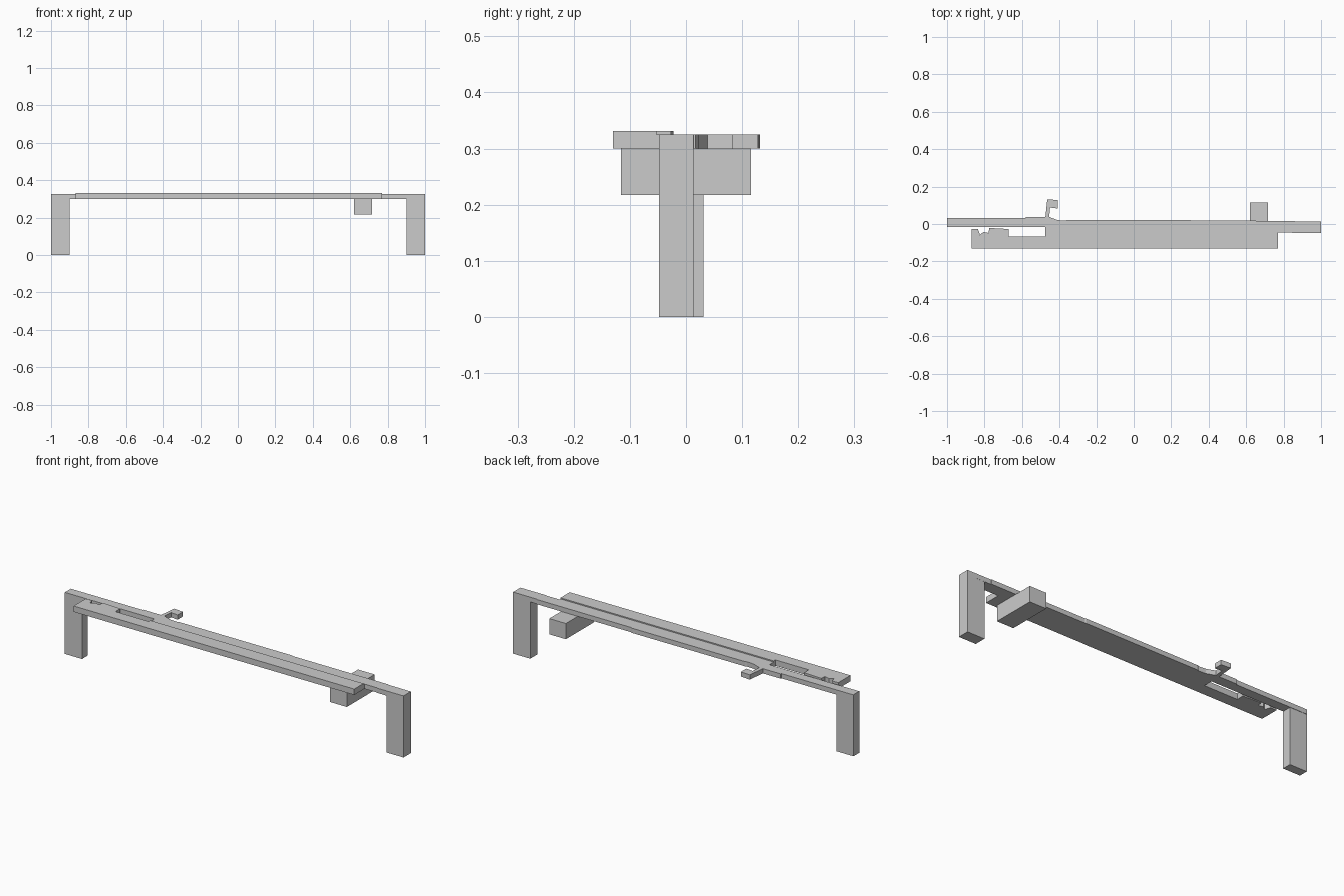
import bpy, bmesh


def prism(name, outline, z0, z1):
    """Extrude a flat top-view outline between two heights."""
    bm = bmesh.new()
    face = bm.faces.new([bm.verts.new((x, y, z0)) for x, y in outline])
    ext = bmesh.ops.extrude_face_region(bm, geom=[face])
    verts = [g for g in ext["geom"] if isinstance(g, bmesh.types.BMVert)]
    bmesh.ops.translate(bm, verts=verts, vec=(0, 0, z1 - z0))
    bmesh.ops.recalc_face_normals(bm, faces=bm.faces)
    mesh = bpy.data.meshes.new(name)
    bm.to_mesh(mesh)
    bm.free()
    obj = bpy.data.objects.new(name, mesh)
    bpy.context.collection.objects.link(obj)
    return obj


def box(name, x0, x1, y0, y1, z0, z1):
    return prism(name, [(x0, y0), (x1, y0), (x1, y1), (x0, y1)], z0, z1)


# Long rear bar with the hooked lever on its back edge
prism("rear_bar", [
    (-1, -0.017), (-0.475, -0.017), (-0.475, -0.053), (0.77, -0.053),
    (0.77, -0.045), (0.845, -0.045), (0.845, -0.048), (1, -0.048),
    (1, 0.013), (0.86, 0.014), (0.86, 0.017), (0.31, 0.018), (0.30, 0.022),
    (-0.36, 0.022), (-0.37, 0.018), (-0.41, 0.021), (-0.455, 0.038),
    (-0.45, 0.088), (-0.41, 0.083), (-0.41, 0.128), (-0.465, 0.132),
    (-0.475, 0.038), (-0.58, 0.038), (-0.58, 0.033), (-1, 0.033)],
    0.30, 0.325)

# Raised front plate, notched along its back edge at the left
prism("front_plate", [
    (-0.87, -0.13), (0.77, -0.13), (0.77, -0.053), (-0.475, -0.053),
    (-0.475, -0.067), (-0.67, -0.067), (-0.67, -0.027), (-0.76, -0.022),
    (-0.775, -0.022), (-0.778, -0.048), (-0.805, -0.042), (-0.825, -0.058),
    (-0.83, -0.04), (-0.835, -0.028), (-0.87, -0.028)],
    0.30, 0.331)

# End legs and the cross block below the plate
box("left_leg", -1, -0.9, -0.017, 0.031, 0, 0.30)
box("right_leg", 0.9, 1, -0.048, 0.013, 0, 0.30)
box("cross_block", 0.62, 0.717, -0.116, 0.116, 0.217, 0.30)
